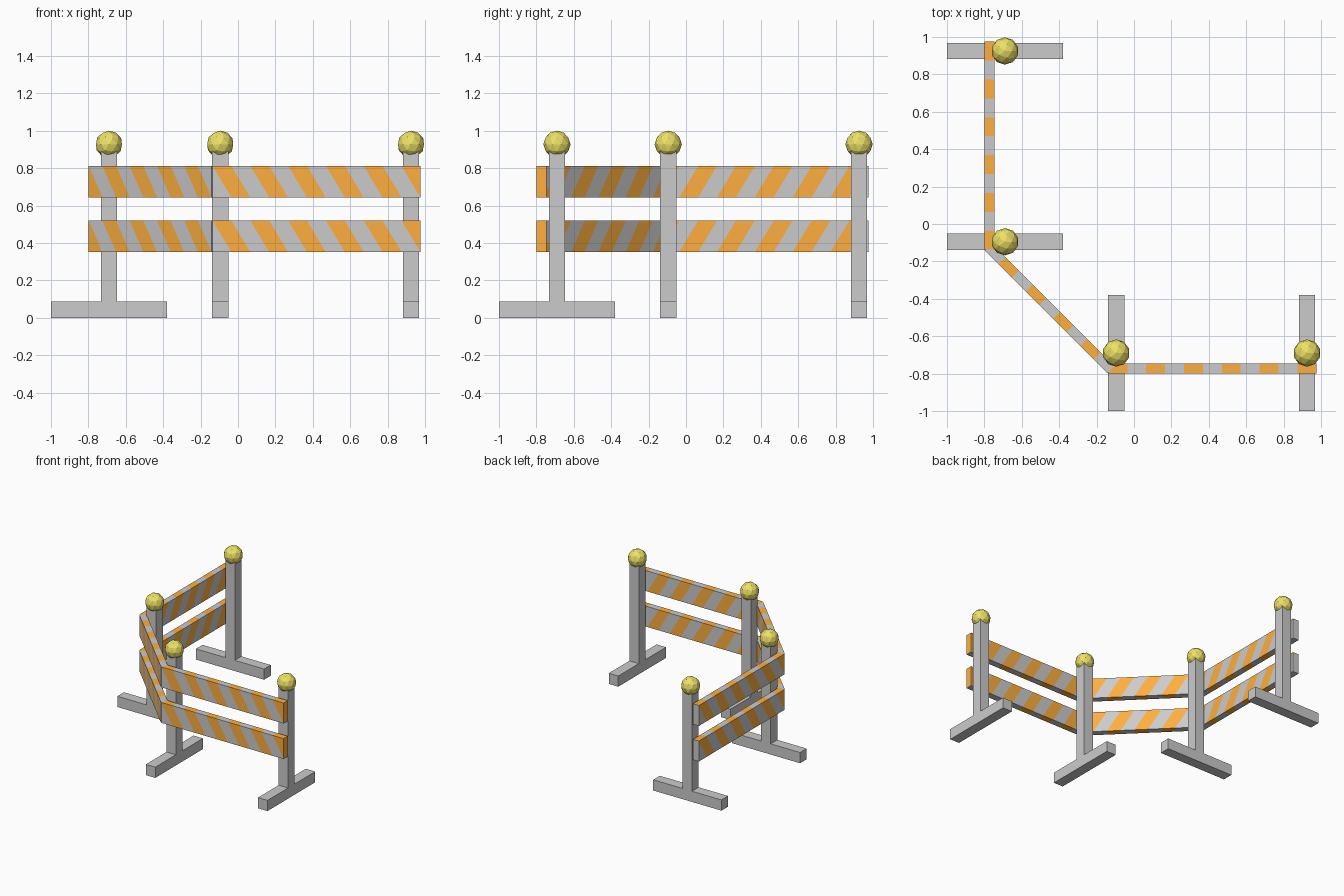
import bpy, bmesh, math
from mathutils import Matrix, Vector

if "Cube" in bpy.data.objects:
    bpy.data.objects.remove(bpy.data.objects["Cube"])


def material(name, rgb):
    m = bpy.data.materials.new(name)
    m.diffuse_color = (*rgb, 1)
    m.use_nodes = True
    m.node_tree.nodes["Principled BSDF"].inputs["Base Color"].default_value = m.diffuse_color
    return m


STEEL = material("post_grey", (0.58, 0.59, 0.59))
PALE = material("pale_grey", (0.8, 0.8, 0.8))
ORANGE = material("orange", (1.0, 0.43, 0.05))
YELLOW = material("yellow", (0.85, 0.75, 0.13))


def finish(bm, name, mats, matrix=Matrix()):
    mesh = bpy.data.meshes.new(name)
    bm.normal_update()
    bm.to_mesh(mesh)
    bm.free()
    for m in mats:
        mesh.materials.append(m)
    ob = bpy.data.objects.new(name, mesh)
    ob.matrix_world = matrix
    bpy.context.collection.objects.link(ob)
    return ob


def box_mesh(lo, hi):
    lo, hi = Vector(lo), Vector(hi)
    bm = bmesh.new()
    bmesh.ops.create_cube(bm, size=1, matrix=Matrix.Translation((lo + hi) / 2)
                          @ Matrix.Diagonal((*(hi - lo), 1)))
    return bm


# Uprights: foot bar, square post and faceted lamp
W = 0.043          # half width of post and foot
FOOT = 0.31        # half length of foot
FOOT_H = 0.088


def stand(i, x, y, along_x):
    fx, fy = (FOOT, W) if along_x else (W, FOOT)
    finish(box_mesh((x - fx, y - fy, 0), (x + fx, y + fy, FOOT_H)), f"foot_{i}", [STEEL])
    finish(box_mesh((x - W, y - W, FOOT_H), (x + W, y + W, 0.93)), f"post_{i}", [STEEL])
    bm = bmesh.new()
    bmesh.ops.create_icosphere(bm, subdivisions=2, radius=0.073)
    finish(bm, f"lamp_{i}", [YELLOW], Matrix.Translation((x, y, 0.928)))


stand(1, -0.69, 0.925, True)
stand(2, -0.69, -0.095, True)
stand(3, -0.095, -0.69, False)
stand(4, 0.925, -0.69, False)

# Boards: a plank cut by slanted planes into alternating stripes
H, T = 0.168, 0.054


def board(name, start, end, z, count, first_orange):
    d = Vector(end) - Vector(start)
    length = d.length
    w = length / count
    bm = box_mesh((0, 0, 0), (length, T, H))
    for k in range(count):
        bmesh.ops.bisect_plane(bm, geom=bm.verts[:] + bm.edges[:] + bm.faces[:],
                               plane_co=(k * w, 0, H), plane_no=(1, 0, w / H))
    for f in bm.faces:
        c = f.calc_center_median()
        # step just inside the plank so the end faces take the right stripe
        x = min(max(c.x, 1e-4), length - 1e-4)
        zz = min(max(c.z, 1e-3), H - 1e-3)
        k = math.floor((x - w * (H - zz) / H) / w)
        f.material_index = int((k % 2 == 0) == first_orange)
    place = Matrix.Translation((*start, z)) @ Matrix.Rotation(math.atan2(d.y, d.x), 4, 'Z')
    finish(bm, name, [PALE, ORANGE], place)


for level, z in (("lower", 0.353), ("upper", 0.645)):
    board(f"{level}_left_board", (-0.80, 0.975), (-0.80, -0.137), z, 11, True)
    board(f"{level}_corner_board", (-0.798, -0.142), (-0.142, -0.798), z, 9, False)
    board(f"{level}_front_board", (-0.137, -0.80), (0.975, -0.80), z, 11, True)
